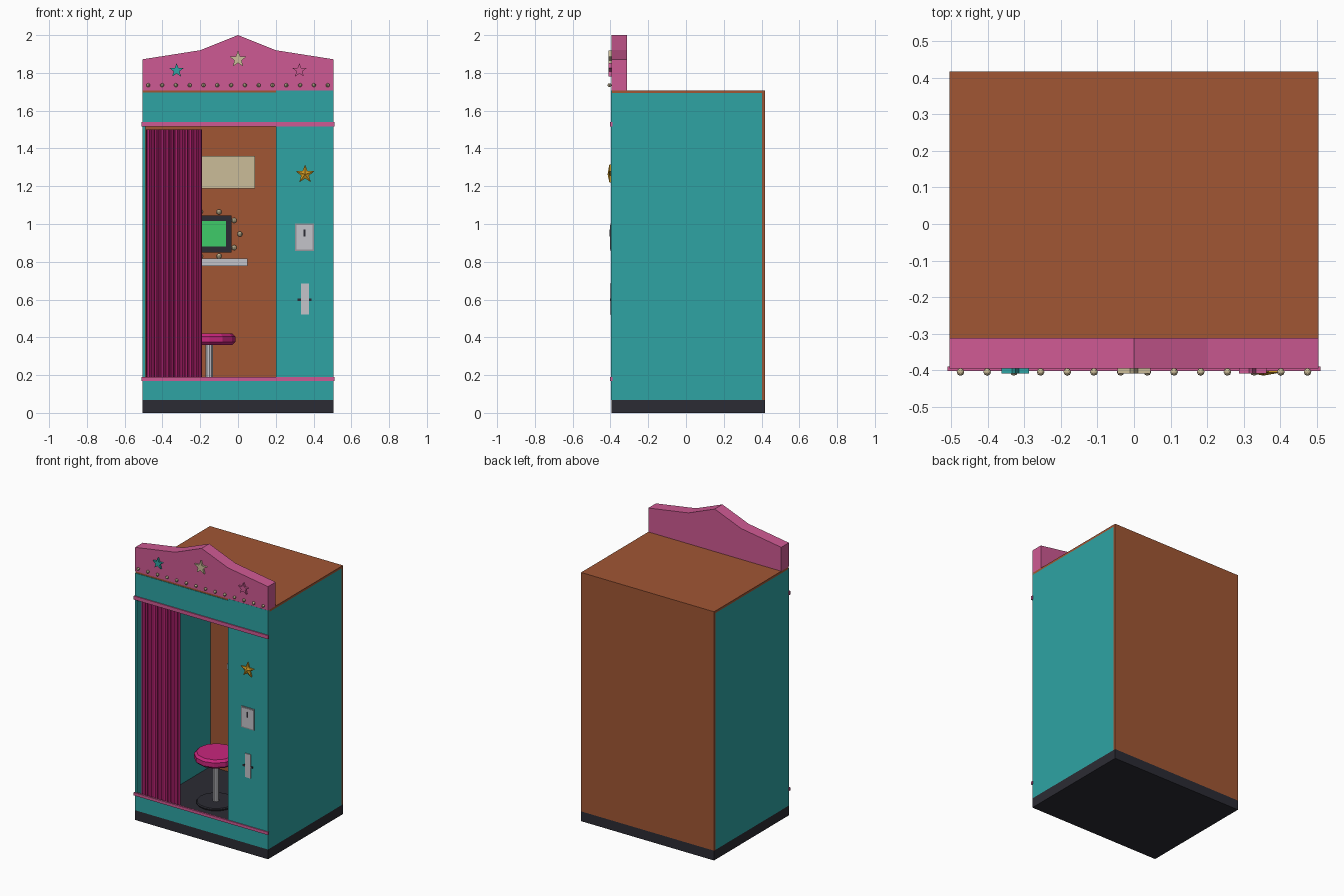
import bpy, bmesh, math
from mathutils import Matrix

if "Cube" in bpy.data.objects:
    bpy.data.objects.remove(bpy.data.objects["Cube"], do_unlink=True)


def material(name, r, g, b):
    """Flat material from 0-255 display values, stored as linear."""
    lin = [((c / 255 + 0.055) / 1.055) ** 2.4 for c in (r, g, b)] + [1]
    m = bpy.data.materials.new(name)
    m.use_nodes = True
    m.diffuse_color = lin
    m.node_tree.nodes["Principled BSDF"].inputs["Base Color"].default_value = lin
    return m


teal = material("teal", 46, 164, 164)
pink = material("pink", 206, 90, 147)
magenta = material("magenta", 200, 38, 125)
brown = material("brown", 161, 86, 52)
dark = material("charcoal", 43, 43, 51)
cream = material("cream", 203, 188, 152)
green = material("screen green", 62, 203, 104)
gold = material("gold", 205, 152, 36)
silver = material("light grey", 196, 196, 202)
steel = material("steel grey", 150, 150, 156)


def finish(name, bm, mat):
    bmesh.ops.recalc_face_normals(bm, faces=bm.faces[:])
    me = bpy.data.meshes.new(name)
    bm.to_mesh(me)
    bm.free()
    me.materials.append(mat)
    ob = bpy.data.objects.new(name, me)
    bpy.context.collection.objects.link(ob)
    return ob


def box(name, mat, x, y, z):
    """Box from (min, max) ranges."""
    bm = bmesh.new()
    bmesh.ops.create_cube(bm, size=1)
    for v in bm.verts:
        for i, (lo, hi) in enumerate((x, y, z)):
            v.co[i] = lo if v.co[i] < 0 else hi
    return finish(name, bm, mat)


def prism(name, mat, points, front, back):
    """Extrude an (x, z) outline along y."""
    bm = bmesh.new()
    face = bm.faces.new([bm.verts.new((x, front, z)) for x, z in points])
    new = bmesh.ops.extrude_face_region(bm, geom=[face])["geom"]
    for v in new:
        if isinstance(v, bmesh.types.BMVert):
            v.co.y = back
    return finish(name, bm, mat)


def star(name, mat, cx, cz, r, front, back, peak=0):
    """Five-pointed star, with a raised centre if peak is set."""
    pts = []
    for i in range(10):
        a = math.pi / 2 + i * math.pi / 5
        d = r if i % 2 == 0 else r * 0.42
        pts.append((cx + d * math.cos(a), cz + d * math.sin(a)))
    ob = prism(name, mat, pts, front, back)
    if peak:
        bm = bmesh.new()
        bm.from_mesh(ob.data)
        cap = min((f for f in bm.faces if len(f.verts) == 10),
                  key=lambda f: f.calc_center_median().y)
        tip = bmesh.ops.poke(bm, faces=[cap])["verts"][0]
        tip.co = (cx, front - peak, cz)
        bm.to_mesh(ob.data)
        bm.free()
    return ob


def cylinder(name, mat, x, y, z0, z1, r, sides, bevel=0):
    bm = bmesh.new()
    bmesh.ops.create_cone(bm, cap_ends=True, segments=sides, radius1=r, radius2=r,
                          depth=z1 - z0, matrix=Matrix.Translation((x, y, (z0 + z1) / 2)))
    if bevel:
        rim = [e for e in bm.edges if abs(e.verts[0].co.z - e.verts[1].co.z) < 1e-5]
        bmesh.ops.bevel(bm, geom=rim, offset=bevel, segments=1, affect='EDGES')
    return finish(name, bm, mat)


def bulb(name, x, y, z, r):
    """Small faceted lamp on a wall facing the front."""
    bm = bmesh.new()
    bmesh.ops.create_uvsphere(bm, u_segments=8, v_segments=6, radius=r,
                              matrix=Matrix.Translation((x, y, z)))
    return finish(name, bm, cream)


W, F, B, T = 0.505, -0.395, 0.417, 0.015   # half width, front, back, wall thickness
TOP, OPEN = 1.708, 0.2                     # roof height, right edge of the doorway

# Cabinet shell
box("base", dark, (-W, W), (F, B), (0, 0.067))
for side, s in (("left", 1), ("right", -1)):
    box(side + "_wall", teal, sorted((s * W, s * (W - T))), (F, B - T), (0.067, TOP - T))
box("back_wall", brown, (-W, W), (B - T, B), (0.067, TOP - T))
box("roof", brown, (-W, W), (F + 0.002, B), (TOP - T, TOP))
box("front_panel", teal, (OPEN, W), (F - 0.001, F + T), (0.067, TOP))
box("front_header", teal, (-W, OPEN), (F - 0.001, F + T), (1.52, TOP - 0.012))
box("front_sill", teal, (-W, OPEN), (F - 0.001, F + T), (0.067, 0.18))
for name, z in (("lower_trim", (0.17, 0.19)), ("upper_trim", (1.515, 1.54))):
    box(name, pink, (-0.51, 0.51), (-0.403, F + 0.005), z)

# Crest board with stars and lamps
half = [(W, TOP), (W, 1.872), (0.2, 1.92)]
prism("crest_board", pink, half + [(0, 2)] + [(-x, z) for x, z in reversed(half)], F, -0.312)
star("centre_star", cream, 0, 1.872, 0.047, -0.409, F)
star("teal_star", teal, -0.325, 1.813, 0.039, -0.409, F)
star("pink_star", pink, 0.325, 1.813, 0.039, -0.409, F)
for i in range(14):
    bulb("crest_lamp", -0.475 + i * 0.95 / 13, -0.405, 1.735, 0.0105)

# Fittings on the front panel
star("gold_star", gold, 0.355, 1.263, 0.052, -0.406, F, peak=0.009)
box("coin_frame", steel, (0.303, 0.402), (-0.400, F), (0.857, 1.003))
box("coin_plate", silver, (0.311, 0.394), (-0.402, F), (0.865, 0.995))
box("coin_slot", dark, (0.347, 0.358), (-0.404, F), (0.935, 0.972))
box("chute_bar", dark, (0.315, 0.39), (-0.400, F), (0.592, 0.606))
box("chute_plate", silver, (0.334, 0.375), (-0.402, F), (0.522, 0.685))

# Pleated curtain
bm = bmesh.new()
N = 48
prev = None
for i in range(N + 1):
    x = -0.488 + 0.298 * i / N
    y = -0.36 + 0.015 * math.sin(i * math.pi / 2 + 0.5) + 0.004 * math.sin(i * 1.1)
    pair = [bm.verts.new((x, y, z)) for z in (0.12, 1.5)]
    if prev:
        bm.faces.new((prev[0], pair[0], pair[1], prev[1]))
    prev = pair
finish("curtain", bm, magenta)

# Stool
SX, SY = -0.152, -0.02
cylinder("stool_foot", dark, SX, SY, 0.067, 0.085, 0.125, 16, 0.006)
cylinder("stool_post", silver, SX, SY, 0.08, 0.37, 0.02, 10)
cylinder("stool_seat", magenta, SX, SY, 0.36, 0.42, 0.138, 12, 0.015)

# Screen, lamps, shelf and sign on the back wall
CX, CZ, WALL = -0.15, 0.947, B - T
box("screen_frame", dark, (CX - 0.115, CX + 0.115), (WALL - 0.015, WALL), (0.85, 1.044))
box("screen", green, (CX - 0.087, CX + 0.087), (WALL - 0.018, WALL), (0.88, 1.015))
for i in range(10):
    a = i * math.pi / 5
    bulb("screen_lamp", CX + 0.16 * math.cos(a), WALL - 0.008, CZ + 0.123 * math.sin(a), 0.014)
box("shelf", silver, (CX - 0.2, CX + 0.2), (WALL - 0.02, WALL), (0.778, 0.818))
box("notice_board", cream, (CX - 0.24, CX + 0.24), (WALL - 0.008, WALL), (1.187, 1.36))
